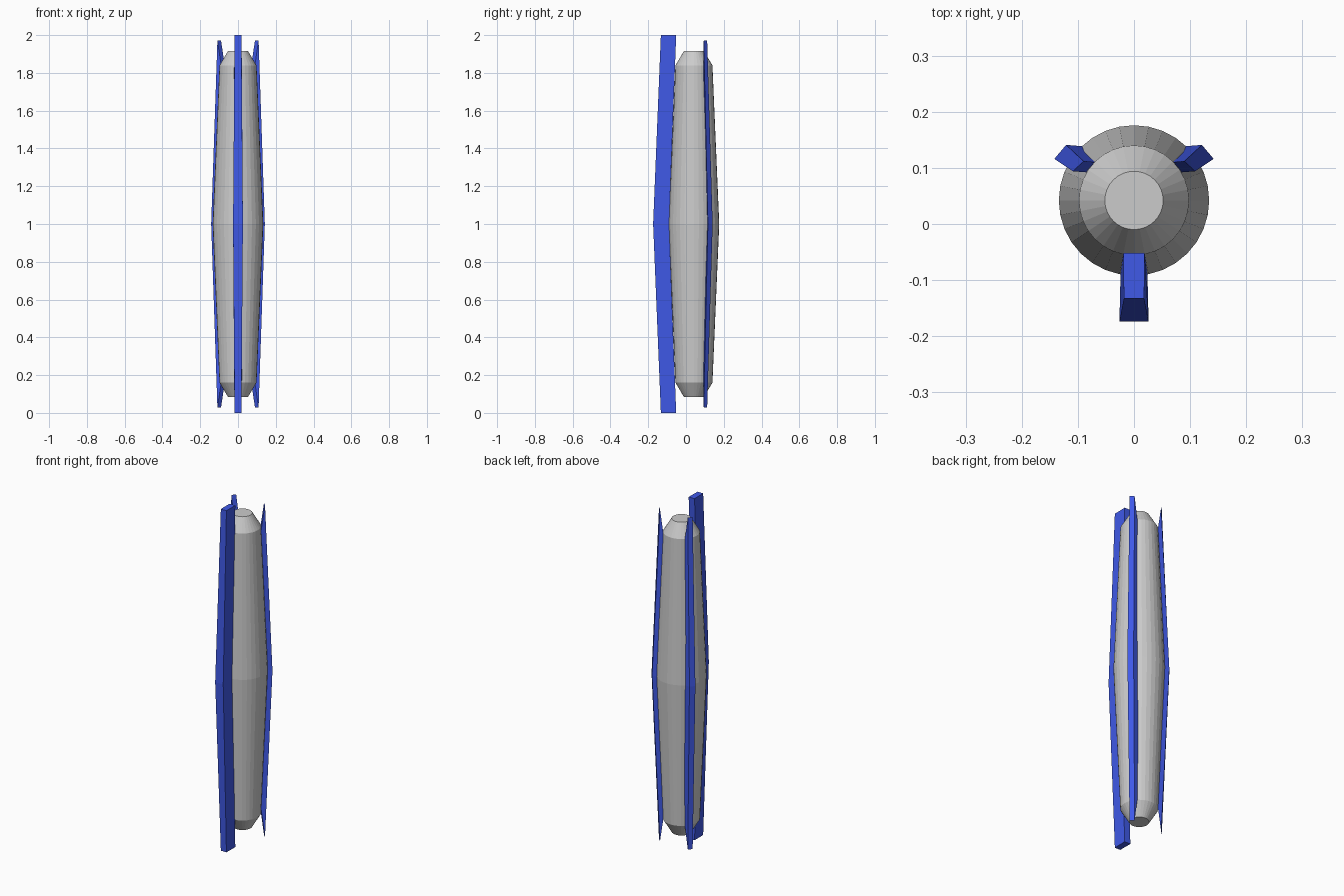
import bpy, bmesh, math

if "Cube" in bpy.data.objects:
    bpy.data.objects.remove(bpy.data.objects["Cube"])

blue = bpy.data.materials.new("blue")
blue.diffuse_color = (0.05, 0.1, 0.8, 1)
blue.use_nodes = True
blue.node_tree.nodes["Principled BSDF"].inputs["Base Color"].default_value = blue.diffuse_color


def finish(name, bm, mat=None):
    bmesh.ops.recalc_face_normals(bm, faces=bm.faces)
    me = bpy.data.meshes.new(name)
    bm.to_mesh(me)
    bm.free()
    ob = bpy.data.objects.new(name, me)
    bpy.context.collection.objects.link(ob)
    if mat:
        me.materials.append(mat)
    return ob


def loft(name, rings, mat=None):
    """Skin a stack of equal-length closed rings and cap both ends."""
    bm = bmesh.new()
    loops = [[bm.verts.new(p) for p in ring] for ring in rings]
    n = len(loops[0])
    for a, b in zip(loops, loops[1:]):
        for i in range(n):
            j = (i + 1) % n
            bm.faces.new((a[i], a[j], b[j], b[i]))
    bm.faces.new(loops[0])
    bm.faces.new(loops[-1])
    return finish(name, bm, mat)


def fin(name, end, middle):
    """Bent bar: top end section, middle section, end mirrored about z = 1."""
    bottom = [(x, y, 2 - z) for x, y, z in end]
    return loft(name, [bottom, middle, end], blue)


# Barrel body, tapered from the middle with chamfered ends
SIDES, AXIS_Y = 32, 0.042
profile = [(0.052, 0.083), (0.098, 0.16), (0.134, 1.0), (0.098, 1.84), (0.052, 1.917)]
loft("body", [[(r * math.cos(2 * math.pi * i / SIDES),
                AXIS_Y + r * math.sin(2 * math.pi * i / SIDES), z)
               for i in range(SIDES)] for r, z in profile])

# Front fin, standing proud of the body
fin("front_fin",
    [(-0.018, -0.133, 2), (0.018, -0.133, 2), (0.019, -0.052, 2), (-0.019, -0.052, 2)],
    [(-0.026, -0.174, 1), (0.026, -0.174, 1), (0.024, -0.09, 1), (-0.024, -0.09, 1)])

# Rear fins, sunk into the body with pointed ends
for side, name in ((1, "rear_fin_right"), (-1, "rear_fin_left")):
    fin(name,
        [(side * x, y, z) for x, y, z in
         ((0.109, 0.094, 1.972), (0.09, 0.112, 1.972), (0.04, 0.108, 1.64), (0.059, 0.09, 1.64))],
        [(side * x, y, 1) for x, y in
         ((0.142, 0.116), (0.121, 0.141), (0.061, 0.136), (0.082, 0.111))])
